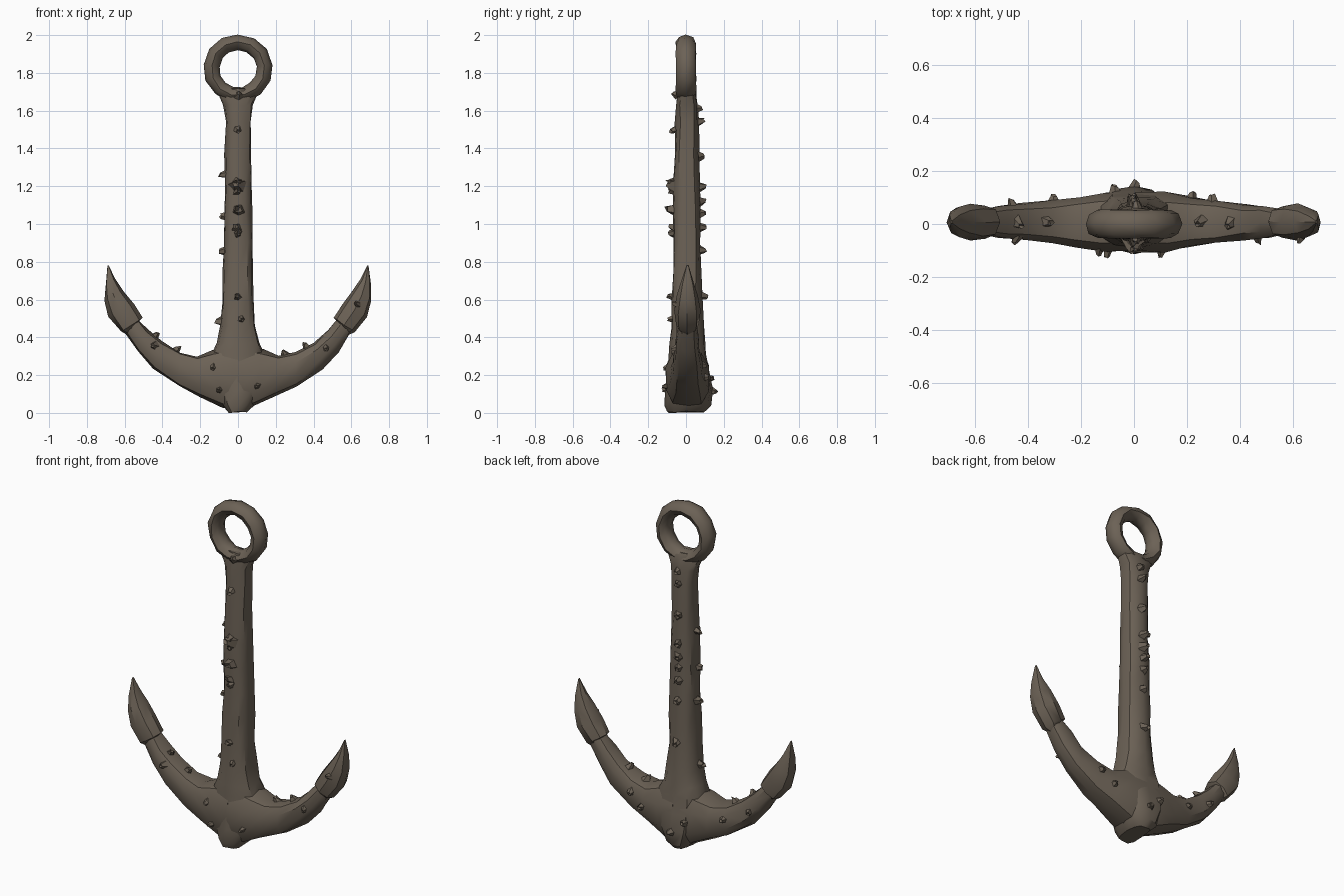
import bpy, bmesh, random
from math import cos, sin, pi, radians, copysign
from mathutils import Vector
from mathutils.bvhtree import BVHTree

random.seed(11)
cube = bpy.data.objects.get("Cube")
if cube:
    bpy.data.objects.remove(cube)

iron = bpy.data.materials.new("rusted_iron")
iron.use_nodes = True
colour = (0.15, 0.122, 0.093, 1)
iron.diffuse_color = colour
bsdf = next(n for n in iron.node_tree.nodes if n.type == 'BSDF_PRINCIPLED')
bsdf.inputs["Base Color"].default_value = colour
bsdf.inputs["Roughness"].default_value = 0.9


def finish(bm, name, angle=38):
    bmesh.ops.recalc_face_normals(bm, faces=bm.faces)
    mesh = bpy.data.meshes.new(name)
    bm.to_mesh(mesh)
    bm.free()
    mesh.materials.append(iron)
    mesh.shade_smooth()
    mesh.set_sharp_from_angle(angle=radians(angle))
    ob = bpy.data.objects.new(name, mesh)
    bpy.context.collection.objects.link(ob)
    return ob


def jitter(amount):
    return Vector([random.uniform(-amount, amount) for _ in range(3)])


def loft(name, sections, sides=10, rough=0.005, power=0.75):
    """Skin rounded-box sections, each given as centre, half axis u, half axis v."""
    bm = bmesh.new()
    rings = []
    for centre, u, v in sections:
        ring = []
        for i in range(sides):
            a = 2 * pi * i / sides
            c = copysign(abs(cos(a)) ** power, cos(a))
            s = copysign(abs(sin(a)) ** power, sin(a))
            wear = jitter(rough) if u.length > 0.02 else Vector()
            ring.append(bm.verts.new(centre + u * c + v * s + wear))
        rings.append(ring)
    for a, b in zip(rings, rings[1:]):
        for i in range(sides):
            j = (i + 1) % sides
            bm.faces.new((a[i], a[j], b[j], b[i]))
    bm.faces.new(rings[0])
    bm.faces.new(rings[-1])
    return finish(bm, name)


# Shank with flared crown: height, half width, front y, back y
shank_profile = [
    (0.005, .05, -.10, .10), (.04, .085, -.11, .13), (.12, .12, -.11, .145),
    (.22, .13, -.10, .125), (.31, .14, -.09, .11), (.37, .112, -.085, .10),
    (.46, .092, -.08, .092), (.6, .083, -.08, .085), (.75, .08, -.07, .08),
    (.9, .077, -.068, .077), (1.05, .075, -.065, .075), (1.2, .072, -.068, .072),
    (1.37, .069, -.06, .07), (1.54, .067, -.055, .065), (1.63, .077, -.053, .06),
    (1.69, .105, -.05, .055), (1.715, .11, -.04, .04)]
parts = [loft("shank", [
    (Vector((0, (y0 + y1) / 2, z)), Vector((w, 0, 0)), Vector((0, (y1 - y0) / 2, 0)))
    for z, w, y0, y1 in shank_profile], sides=12)]

# Ring at the head
bm = bmesh.new()
loops = []
for i in range(13):
    a = 2 * pi * i / 13 + pi / 2
    out = Vector((cos(a), 0, sin(a)))
    loops.append([bm.verts.new(Vector((0, 0, 1.822)) + out * (.141 + .041 * cos(t))
                               + Vector((0, .053 * sin(t), 0)) + jitter(.003))
                  for t in (2 * pi * k / 8 for k in range(8))])
for i in range(13):
    a, b = loops[i], loops[(i + 1) % 13]
    for k in range(8):
        m = (k + 1) % 8
        bm.faces.new((a[k], a[m], b[m], b[k]))
parts.append(finish(bm, "head_ring", 50))

# Arms and flukes: inner edge x z, outer edge x z, half depth
arm_profile = [
    (0, .36, 0, .01, .115), (.13, .335, .08, .03, .115), (.215, .302, .2, .088, .098),
    (.305, .32, .31, .143, .085), (.4, .375, .45, .235, .07),
    (.475, .44, .53, .325, .06), (.54, .51, .6, .43, .048)]
fluke_profile = [
    (.535, .475, .58, .41, .03), (.505, .505, .62, .43, .062),
    (.55, .575, .685, .51, .07), (.607, .645, .705, .595, .056),
    (.652, .71, .702, .68, .034), (.685, .782, .691, .78, .006)]


def edge_sections(profile, side):
    result = []
    for xi, zi, xo, zo, depth in profile:
        inner, outer = Vector((side * xi, .008, zi)), Vector((side * xo, .008, zo))
        result.append(((inner + outer) / 2, (inner - outer) / 2, Vector((0, depth, 0))))
    return result


for side, label in ((1, "left"), (-1, "right")):
    parts.append(loft(label + "_arm", edge_sections(arm_profile, side)))
    parts.append(loft(label + "_fluke", edge_sections(fluke_profile, side),
                      sides=8, rough=.003, power=.9))

# Barnacle crust: jagged stubs stuck to the nearest surface
trees = [BVHTree.FromPolygons([v.co for v in p.data.vertices],
                              [tuple(f.vertices) for f in p.data.polygons]) for p in parts]


def stub(bm, target, size):
    hits = [t.find_nearest(target) for t in trees]
    point, normal = min(hits, key=lambda h: h[3])[:2]
    if normal.dot(target - point) < 0:
        normal = -normal
    u = normal.orthogonal().normalized()
    v = normal.cross(u)
    spin = random.uniform(0, 2 * pi)
    lean = (u * random.uniform(-1, 1) + v * random.uniform(-1, 1)) * size * .4
    base, top = [], []
    for k in range(5):
        a = spin + 2 * pi * k / 5
        d = u * cos(a) + v * sin(a)
        base.append(bm.verts.new(point - normal * .012 + d * size * random.uniform(.7, 1.2)))
        top.append(bm.verts.new(point + lean + d * size * random.uniform(.25, .6)
                                + normal * size * random.uniform(.5, 1.1)))
    for k in range(5):
        m = (k + 1) % 5
        bm.faces.new((base[k], base[m], top[m], top[k]))
    tip = bm.verts.new(point + lean + normal * size * .5)
    for k in range(5):
        bm.faces.new((top[k], top[(k + 1) % 5], tip))


bm = bmesh.new()
for z in (1.63, 1.54, 1.36, 1.2, 1.12, 1.05, .98, .87, .63):
    stub(bm, Vector((random.uniform(-.03, .03), .2, z)), .03)
for z in (1.74, 1.5, 1.23, 1.17, 1.08, .95, .62, .5):
    stub(bm, Vector((random.uniform(-.03, .03), -.2, z)), .027)
for z in (1.26, 1.04, .87, .5):
    stub(bm, Vector((-.2, -.02, z)), .03)
for x, z in ((.11, .14), (-.15, .24), (-.1, .12), (.48, .34), (-.45, .36), (.63, .6)):
    stub(bm, Vector((x, -.2, z)), .023)
for x, z in ((.02, .1), (.23, .2), (.33, .25), (-.08, .2), (-.33, .25), (-.45, .34)):
    stub(bm, Vector((x, .25, z)), .025)
for x, z in ((-.42, .43), (-.31, .36), (.35, .37), (.25, .33)):
    stub(bm, Vector((x, 0, z)), .028)
finish(bm, "barnacles", 30)

# Larger crust flakes wrapped on the front of the shank
bm = bmesh.new()
for x, z, size in ((.01, 1.21, .045), (.0, 1.07, .04), (-.04, .97, .035)):
    stub(bm, Vector((x, -.2, z)), size)
finish(bm, "crust_flakes", 30)
